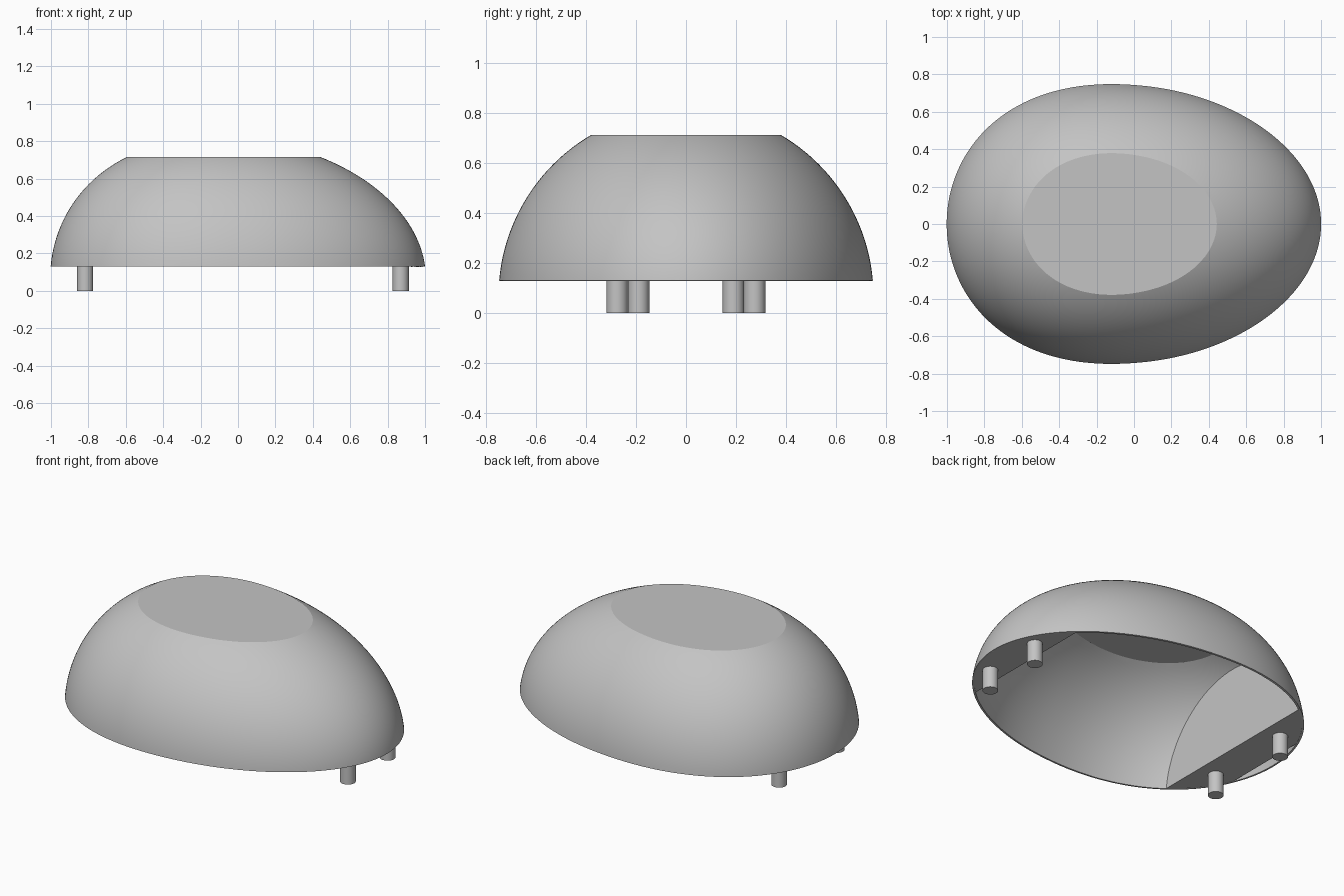
import bpy
import bmesh
import math
from mathutils import Vector

cube = bpy.data.objects.get("Cube")
if cube:
    bpy.data.objects.remove(cube, do_unlink=True)

AXIS_Z = 0.066     # height of the egg's long axis
RIM_Z = 0.13       # open bottom edge
TOP_Z = 0.714      # flat top
WALL = 0.012

grey = bpy.data.materials.new("plain grey")
grey.use_nodes = True
grey.diffuse_color = (0.55, 0.55, 0.55, 1)
grey.node_tree.nodes["Principled BSDF"].inputs["Base Color"].default_value = grey.diffuse_color


def egg_radius(x):
    return 0.746 * math.sqrt(max(0, 1 - abs(x) ** 2.1) / (1 + 0.2 * x))


def egg(inset=0.0, rings=96, sides=144):
    """Egg revolved about the x axis."""
    bm = bmesh.new()
    verts = []
    for i in range(rings + 1):
        x = -math.cos(math.pi * i / rings)
        r = max(0, egg_radius(x) - inset)
        verts.append(bm.verts.new((x * (1.0045 - inset), r, AXIS_Z)))
    edges = [bm.edges.new(pair) for pair in zip(verts, verts[1:])]
    bmesh.ops.spin(bm, geom=verts + edges, cent=(0, 0, AXIS_Z), axis=(1, 0, 0),
                   angle=math.tau, steps=sides)
    bmesh.ops.remove_doubles(bm, verts=bm.verts, dist=0.0002)
    bmesh.ops.recalc_face_normals(bm, faces=bm.faces)
    return bm


def slice_off(bm, point, normal, fill=True):
    """Remove everything on the normal's side of a plane."""
    bmesh.ops.bisect_plane(bm, geom=bm.verts[:] + bm.edges[:] + bm.faces[:],
                           plane_co=Vector(point), plane_no=Vector(normal), clear_outer=True)
    if fill:
        bmesh.ops.holes_fill(bm, edges=[e for e in bm.edges if e.is_boundary], sides=0)


def finish(name, bm, thickness=0):
    bmesh.ops.recalc_face_normals(bm, faces=bm.faces)
    mesh = bpy.data.meshes.new(name)
    bm.to_mesh(mesh)
    bm.free()
    mesh.materials.append(grey)
    obj = bpy.data.objects.new(name, mesh)
    bpy.context.collection.objects.link(obj)
    bpy.ops.object.select_all(action='DESELECT')
    obj.select_set(True)
    bpy.context.view_layer.objects.active = obj
    if thickness:
        mod = obj.modifiers.new("wall", 'SOLIDIFY')
        mod.thickness = thickness
        mod.offset = -1
        bpy.ops.object.modifier_apply(modifier=mod.name)
    bpy.ops.object.shade_smooth_by_angle(angle=math.radians(14))
    return obj


# Hollow shell, flat on top and open below
shell = egg()
slice_off(shell, (0, 0, TOP_Z), (0, 0, 1))
slice_off(shell, (0, 0, RIM_Z), (0, 0, -1), fill=False)
finish("shell", shell, WALL)


# Solid bulkheads filling the shell near both ends
def bulkhead(name, x_min, x_max):
    bm = egg(inset=0.005)
    slice_off(bm, (0, 0, RIM_Z), (0, 0, -1))
    slice_off(bm, (x_min, 0, 0), (-1, 0, 0))
    if x_max < 1:
        slice_off(bm, (x_max, 0, 0), (1, 0, 0))
    slice_off(bm, (0, 0, TOP_Z - WALL / 2), (0, 0, 1))
    finish(name, bm)


bulkhead("blunt_end_bulkhead", -0.937, -0.705)
bulkhead("narrow_end_bulkhead", 0.775, 1)


# Four round pegs under the bulkheads
def peg(name, x, y):
    bm = bmesh.new()
    height = RIM_Z + 0.02
    bmesh.ops.create_cone(bm, cap_ends=True, segments=48, radius1=0.043, radius2=0.043, depth=height)
    bmesh.ops.translate(bm, verts=bm.verts, vec=(x, y, height / 2))
    finish(name, bm)


for side, sign in (("front", -1), ("back", 1)):
    peg(f"blunt_end_{side}_peg", -0.817, sign * 0.275)
    peg(f"narrow_end_{side}_peg", 0.87, sign * 0.19)
